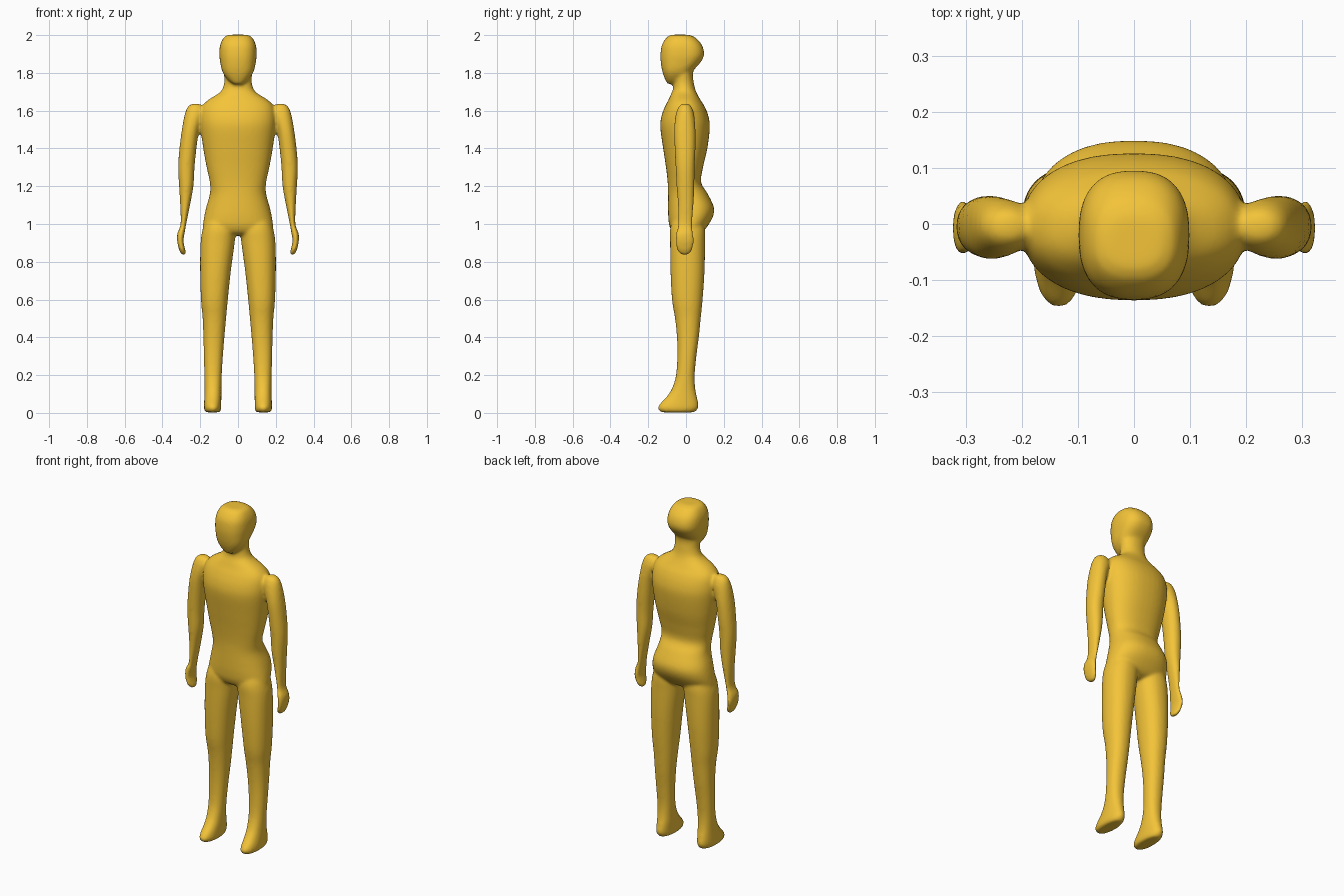
import bpy, bmesh, math

bm = bmesh.new()
SEG = 40


def catmull(a, b, c, d, t):
    return 0.5 * (2 * b + (c - a) * t + (2 * a - 5 * b + 4 * c - d) * t * t
                  + (3 * b - a - 3 * c + d) * t ** 3)


def loft(keys, n=2.2, side=1, steps=5):
    """Closed skin through horizontal sections (z, x0, x1, y0, y1)."""
    rows = []
    for i in range(len(keys) - 1):
        q = [keys[max(i - 1, 0)], keys[i], keys[i + 1], keys[min(i + 2, len(keys) - 1)]]
        rows += [[catmull(*v, s / steps) for v in zip(*q)] for s in range(steps)]
    rows.append(keys[-1])
    rings = []
    for z, x0, x1, y0, y1 in rows:
        ring = []
        for k in range(SEG):
            a = 2 * math.pi * k / SEG
            c, s = math.cos(a), math.sin(a)
            px = math.copysign(abs(c) ** (2 / n), c)
            py = math.copysign(abs(s) ** (2 / n), s)
            x = (x0 + x1) / 2 + px * (x1 - x0) / 2
            y = (y0 + y1) / 2 + py * (y1 - y0) / 2
            ring.append(bm.verts.new((side * x, y, z)))
        rings.append(ring)
    faces = [bm.faces.new(rings[0]), bm.faces.new(rings[-1][::-1])]
    for r, q in zip(rings, rings[1:]):
        for k in range(SEG):
            j = (k + 1) % SEG
            faces.append(bm.faces.new((r[k], q[k], q[j], r[j])))
    bmesh.ops.recalc_face_normals(bm, faces=faces)


def centred(keys):
    return [(z, -w, w, y0, y1) for z, w, y0, y1 in keys]


# head
loft(centred([(2.002, .045, -.075, .01), (1.99, .073, -.1, .045), (1.95, .094, -.127, .083),
              (1.9, .099, -.135, .096), (1.86, .095, -.134, .08), (1.82, .087, -.128, .045),
              (1.79, .074, -.12, .02), (1.76, .05, -.108, -.01), (1.742, .024, -.098, -.05)]), 2.5)

# neck
loft(centred([(1.86, .07, -.06, .06), (1.8, .074, -.065, .037), (1.75, .073, -.066, .041),
              (1.71, .085, -.07, .05), (1.66, .12, -.09, .07), (1.58, .13, -.1, .09)]), 2.1)

# torso with hips
loft(centred([(1.72, .07, -.06, .045), (1.69, .105, -.078, .058), (1.655, .16, -.094, .078),
              (1.62, .19, -.112, .1), (1.57, .2, -.13, .119), (1.51, .199, -.136, .126),
              (1.4, .184, -.121, .113), (1.3, .166, -.106, .09), (1.22, .149, -.097, .08),
              (1.16, .149, -.095, .115), (1.09, .168, -.095, .147), (1.04, .179, -.094, .143),
              (.99, .186, -.088, .115), (.955, .185, -.07, .085), (.94, .17, -.04, .05)]), 2.3)

# arms and legs
arm = [(1.637, .21, .24, -.02, .012), (1.622, .185, .265, -.038, .028),
       (1.58, .18, .282, -.054, .043), (1.5, .206, .297, -.063, .05),
       (1.4, .22, .31, -.06, .05), (1.3, .23, .317, -.055, .046),
       (1.2, .236, .312, -.05, .044), (1.1, .254, .306, -.043, .04),
       (1.0, .274, .304, -.042, .033), (.95, .283, .321, -.054, .038),
       (.91, .289, .322, -.056, .042), (.87, .281, .314, -.05, .035),
       (.85, .276, .306, -.04, .026), (.838, .277, .3, -.022, .01)]
leg = [(1.05, .03, .16, -.06, .08), (.98, .012, .185, -.083, .1),
       (.9, .018, .198, -.084, .101), (.75, .038, .2, -.082, .098),
       (.6, .054, .196, -.074, .088), (.5, .063, .187, -.058, .078),
       (.4, .072, .183, -.048, .068), (.3, .08, .181, -.046, .055),
       (.2, .086, .178, -.053, .046), (.13, .088, .177, -.074, .049),
       (.085, .088, .178, -.103, .058), (.045, .089, .18, -.14, .066),
       (.022, .089, .18, -.149, .063), (.003, .096, .172, -.132, .045)]
for s in (1, -1):
    loft(arm, 2.1, s)
    loft(leg, 2.2, s)

# fuse the parts into one smooth skin
mesh = bpy.data.meshes.new("body")
bm.to_mesh(mesh)
bm.free()
body = bpy.data.objects.new("body", mesh)
bpy.context.collection.objects.link(body)
mat = bpy.data.materials.new("yellow")
mat.diffuse_color = (0.9, 0.55, 0.04, 1)
mesh.materials.append(mat)

rm = body.modifiers.new("fuse", 'REMESH')
rm.mode = 'VOXEL'
rm.voxel_size = 0.008
rm.use_smooth_shade = True
sm = body.modifiers.new("soften", 'SMOOTH')
sm.factor = 0.5
sm.iterations = 8
